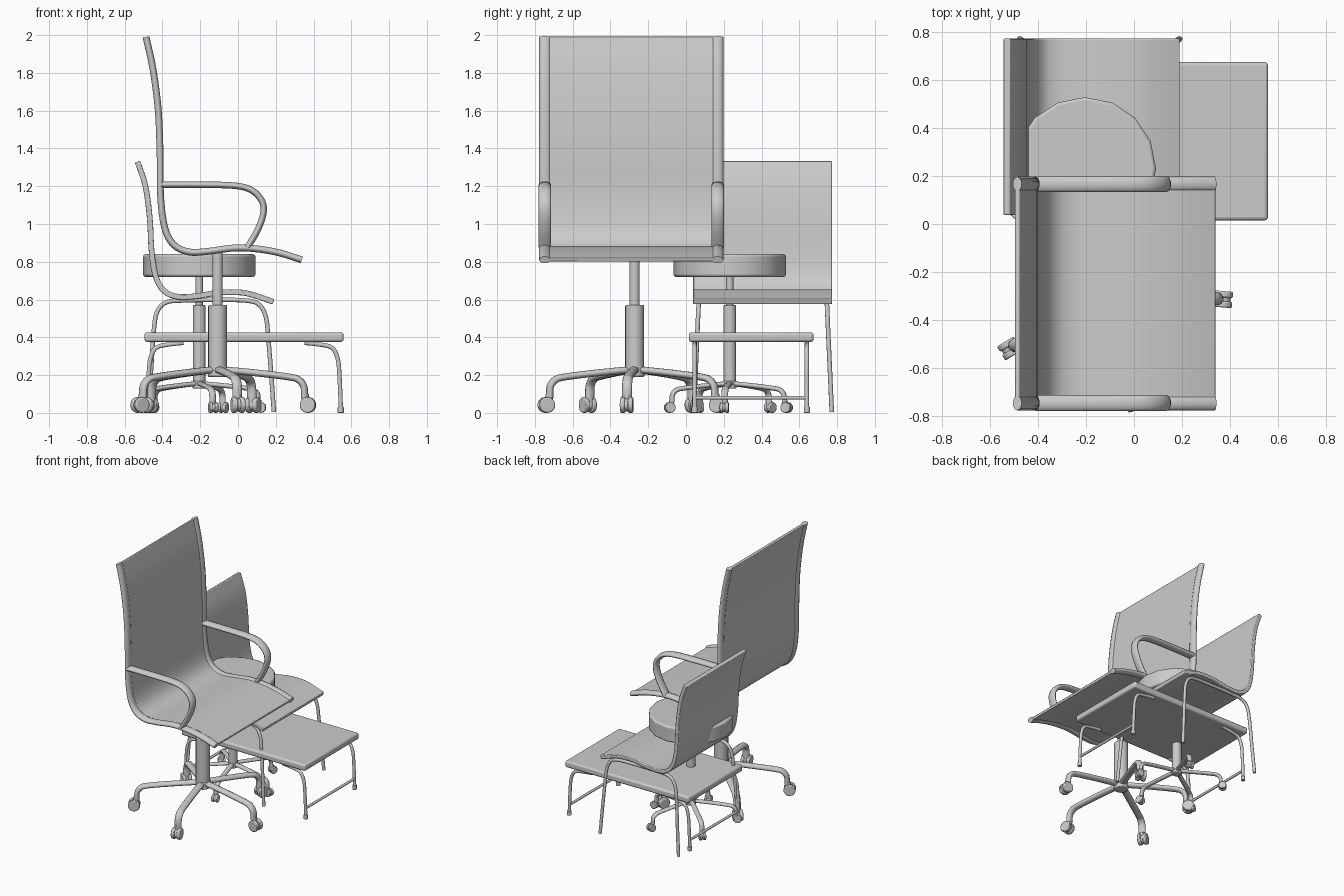
import bpy, bmesh
from math import cos, sin, radians, pi
from mathutils import Vector

if "Cube" in bpy.data.objects:
    bpy.data.objects.remove(bpy.data.objects["Cube"])


def smooth_path(pts, n=4):
    """Catmull-Rom samples through a few points."""
    p = [Vector(q) for q in pts]
    p = [2 * p[0] - p[1]] + p + [2 * p[-1] - p[-2]]
    out = []
    for i in range(1, len(p) - 2):
        a, b, c, d = p[i - 1:i + 3]
        for k in range(n):
            t = k / n
            out.append(0.5 * (2 * b + (c - a) * t + (2 * a - 5 * b + 4 * c - d) * t * t
                              + (3 * b - a - 3 * c + d) * t ** 3))
    return out + [p[-2]]


def shade(obj, angle=40):
    bpy.ops.object.select_all(action='DESELECT')
    obj.select_set(True)
    bpy.context.view_layer.objects.active = obj
    bpy.ops.object.shade_smooth_by_angle(angle=radians(angle))


def tube(name, pts, r, loc=(0, 0, 0), widen=1, rot=0, n=4):
    cu = bpy.data.curves.new(name, 'CURVE')
    cu.dimensions = '3D'
    cu.bevel_depth, cu.bevel_resolution, cu.use_fill_caps = r, 3, True
    path = smooth_path(pts, n)
    sp = cu.splines.new('POLY')
    sp.points.add(len(path) - 1)
    for s, p in zip(sp.points, path):
        s.co = (*p, 1)
    obj = bpy.data.objects.new(name, cu)
    bpy.context.collection.objects.link(obj)
    obj.location, obj.scale, obj.rotation_euler = loc, (1, widen, 1), (0, 0, rot)
    bpy.ops.object.select_all(action='DESELECT')
    obj.select_set(True)
    bpy.context.view_layer.objects.active = obj
    bpy.ops.object.convert(target='MESH')
    shade(bpy.context.object, 50)


def bevel(obj, width, segments=2):
    m = obj.modifiers.new('bevel', 'BEVEL')
    m.width, m.segments, m.limit_method = width, segments, 'ANGLE'
    m.angle_limit = radians(40)


def cylinder(name, r, z0, z1, x, y, sides=20, edge=0.0):
    bpy.ops.mesh.primitive_cylinder_add(vertices=sides, radius=r, depth=z1 - z0,
                                        location=(x, y, (z0 + z1) / 2))
    obj = bpy.context.object
    obj.name = name
    shade(obj)
    if edge:
        bevel(obj, edge)


def sheet(name, profile, thick, y0, y1, edge):
    """Bent sheet: an xz profile thickened and extruded along y."""
    path = smooth_path([(x, 0, z) for x, z in profile])
    left, right = [], []
    for i, p in enumerate(path):
        t = (path[min(i + 1, len(path) - 1)] - path[max(i - 1, 0)]).normalized()
        nrm = Vector((-t.z, 0, t.x)) * thick / 2
        left.append(p + nrm)
        right.append(p - nrm)
    bm = bmesh.new()
    rows = [[bm.verts.new((p.x, y, p.z)) for y in (y0, y1) for p in (side[i],)]
            for side in (left, right) for i in range(len(path))]
    m = len(path)
    for i in range(m - 1):
        a, b, c, d = rows[i], rows[i + 1], rows[m + i + 1], rows[m + i]
        bm.faces.new((a[0], b[0], b[1], a[1]))
        bm.faces.new((d[0], d[1], c[1], c[0]))
        for s in (0, 1):
            bm.faces.new((a[s], b[s], c[s], d[s]))
    for i in (0, m - 1):
        bm.faces.new((rows[i][0], rows[i][1], rows[m + i][1], rows[m + i][0]))
    bmesh.ops.recalc_face_normals(bm, faces=bm.faces)
    me = bpy.data.meshes.new(name)
    bm.to_mesh(me)
    obj = bpy.data.objects.new(name, me)
    bpy.context.collection.objects.link(obj)
    shade(obj)
    bevel(obj, edge)


def star_base(name, cx, cy, k):
    """Five-legged swivel base with twin-wheel casters, scaled by k."""
    cylinder(name + '_hub', 0.052 * k, 0.19 * k, 0.25 * k, cx, cy, 20, 0.008 * k)
    leg = [(0.03, 0.228), (0.2, 0.212), (0.38, 0.19), (0.43, 0.175), (0.458, 0.14), (0.462, 0.08)]
    for i in range(5):
        a = radians(-5 + 72 * i)
        tube(name + '_leg', [(x * k, 0, z * k) for x, z in leg], 0.019 * k,
             (cx, cy, 0), 1.4, a)
        radial, side = Vector((cos(a), sin(a), 0)), Vector((-sin(a), cos(a), 0))
        hub = Vector((cx, cy, 0.042 * k)) + radial * 0.48 * k
        for s, r, w, nm in ((-0.021, 0.042, 0.026, 'wheel'), (0.021, 0.042, 0.026, 'wheel'),
                            (0, 0.034, 0.03, 'axle')):
            bpy.ops.mesh.primitive_cylinder_add(vertices=14, radius=r * k, depth=w * k,
                                                location=hub + side * s * k,
                                                rotation=(pi / 2, 0, a))
            obj = bpy.context.object
            obj.name = name + '_caster_' + nm
            shade(obj)
            bevel(obj, 0.006 * k)
        cylinder(name + '_caster_stem', 0.02 * k, 0.06 * k, 0.1 * k,
                 hub.x - radial.x * 0.015 * k, hub.y - radial.y * 0.015 * k, 12)


# High-back swivel armchair
big = [(-0.487, 1.99), (-0.45, 1.82), (-0.422, 1.6), (-0.412, 1.35), (-0.41, 1.15),
       (-0.388, 0.98), (-0.34, 0.89), (-0.26, 0.852), (-0.16, 0.855), (-0.02, 0.873),
       (0.1, 0.868), (0.22, 0.847), (0.338, 0.81)]
sheet('armchair_seat_and_back', big, 0.02, -0.735, 0.155, 0.004)
arm = [(-0.41, 1.208), (-0.2, 1.208), (-0.02, 1.203), (0.07, 1.18), (0.125, 1.125),
       (0.135, 1.06), (0.105, 0.97), (0.05, 0.875)]
for y in (-0.747, 0.167):
    tube('armchair_side_rail', [(x, 0, z) for x, z in big], 0.019, (0, y, 0), 1.6)
    tube('armchair_armrest', [(x, 0, z) for x, z in arm], 0.018, (0, y, 0), 1.85)
cylinder('armchair_piston', 0.027, 0.5, 0.86, -0.108, -0.272)
cylinder('armchair_column', 0.05, 0.24, 0.57, -0.108, -0.272, 20, 0.004)
star_base('armchair_base', -0.108, -0.272, 1.0)

# Round swivel stool
cylinder('stool_seat', 0.297, 0.72, 0.84, -0.205, 0.232, 16, 0.012)
cylinder('stool_piston', 0.019, 0.5, 0.73, -0.205, 0.232)
cylinder('stool_column', 0.033, 0.16, 0.57, -0.205, 0.232, 20, 0.003)
star_base('stool_base', -0.205, 0.232, 0.68)

# Small side chair
small = [(-0.532, 1.33), (-0.49, 1.2), (-0.467, 1.03), (-0.457, 0.85), (-0.435, 0.72),
         (-0.39, 0.645), (-0.32, 0.615), (-0.22, 0.618), (-0.1, 0.637), (0.02, 0.637),
         (0.1, 0.618), (0.187, 0.588)]
sheet('side_chair_shell', small, 0.03, 0.038, 0.773, 0.005)
legs = [(-0.477, 0.005), (-0.462, 0.2), (-0.447, 0.42), (-0.43, 0.53), (-0.385, 0.583),
        (-0.3, 0.595), (-0.1, 0.598), (0.04, 0.595), (0.11, 0.575), (0.147, 0.51),
        (0.16, 0.4), (0.176, 0.2), (0.19, 0.005)]
for y, s in ((0.068, -1), (0.745, 1)):
    tube('side_chair_legs', [(x, y + s * (0.6 - z) * 0.045, z) for x, z in legs], 0.012)

# Low table
bpy.ops.mesh.primitive_cube_add(size=1, location=(0.032, 0.345, 0.401))
top = bpy.context.object
top.name = 'table_top'
top.scale = (1.054, 0.66, 0.05)
bpy.ops.object.transform_apply(location=False, rotation=False, scale=True)
shade(top)
bevel(top, 0.014, 3)
table_leg = [(0.32, 0.371), (0.4, 0.362), (0.465, 0.345), (0.495, 0.29), (0.505, 0.2), (0.513, 0.01)]
for s in (-1, 1):
    for y in (0.046, 0.64):
        tube('table_leg', [(0.032 + s * x, y, z) for x, z in table_leg], 0.012)
        cylinder('table_foot', 0.016, 0, 0.032, 0.032 + s * 0.512, y, 12, 0.003)
    tube('table_crossbar', [(0.032 + s * 0.51, 0.046, 0.08), (0.032 + s * 0.51, 0.64, 0.08)],
         0.01, n=1)
